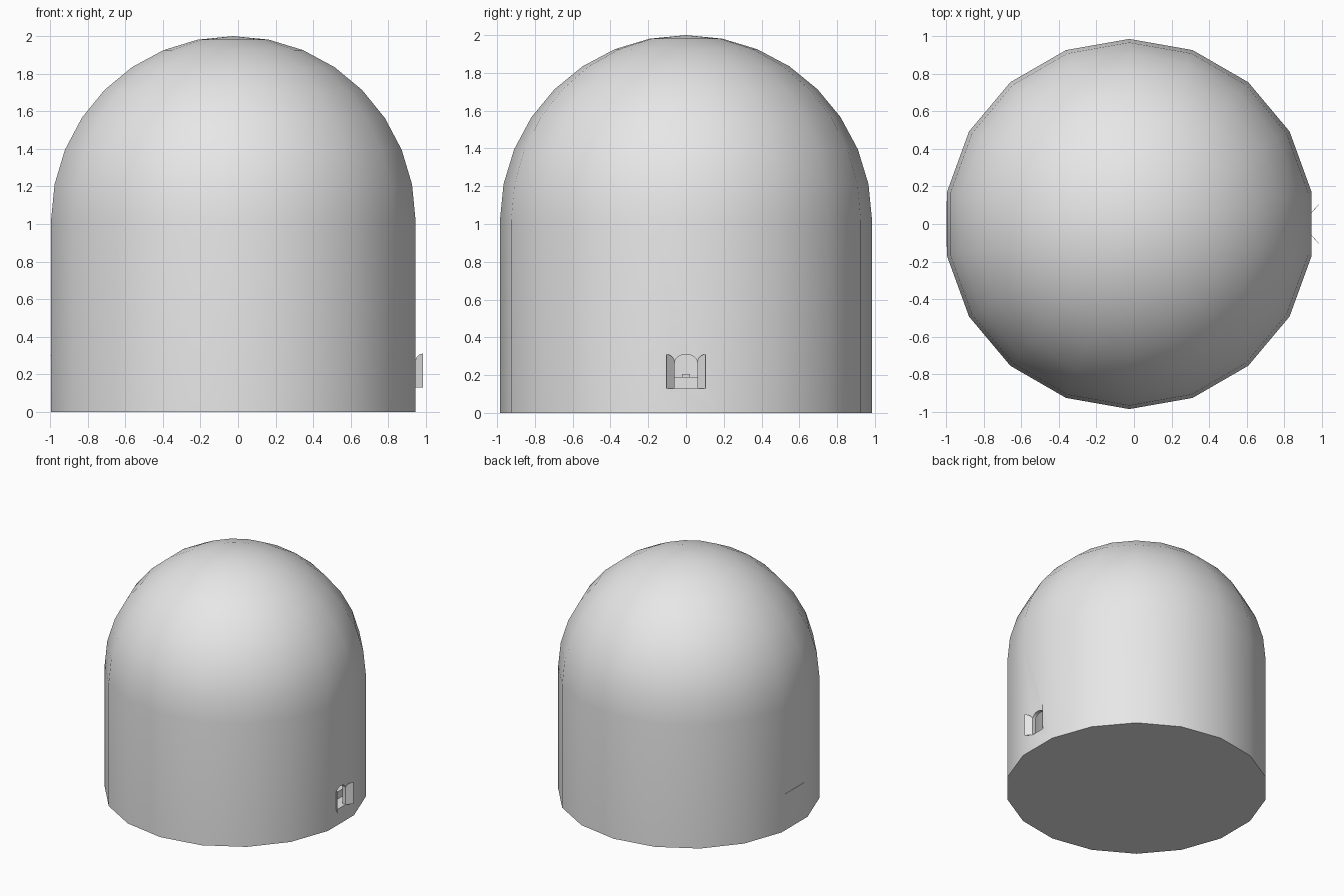
import bpy, bmesh
from math import sin, cos, pi, radians
from mathutils import Matrix, Vector

cube = bpy.data.objects.get("Cube")
if cube:
    bpy.data.objects.remove(cube, do_unlink=True)

CX = -0.025          # tower axis
SIDES = 18
SPRING = 1.02        # where the dome starts
DOOR_W, DOOR_LOW, DOOR_SPRING, DOOR_TOP = 0.06, 0.13, 0.265, 0.31

grey = bpy.data.materials.new("pale_grey")
grey.use_nodes = True
colour = (0.8, 0.8, 0.8, 1)
grey.diffuse_color = colour
grey.node_tree.nodes["Principled BSDF"].inputs["Base Color"].default_value = colour


def finish(name, bm):
    bmesh.ops.recalc_face_normals(bm, faces=bm.faces)
    mesh = bpy.data.meshes.new(name)
    bm.to_mesh(mesh)
    bm.free()
    mesh.materials.append(grey)
    obj = bpy.data.objects.new(name, mesh)
    bpy.context.collection.objects.link(obj)
    return obj


def domed_cylinder(name, radius, floor):
    """Revolve a straight wall and quarter circle around the tower axis."""
    bm = bmesh.new()
    profile = [(0, floor), (radius, floor)]
    profile += [(radius * cos(i * pi / 16), SPRING + (radius - 0.005) * sin(i * pi / 16))
                for i in range(9)]
    verts = [bm.verts.new((r, 0, z)) for r, z in profile]
    edges = [bm.edges.new(pair) for pair in zip(verts, verts[1:])]
    bmesh.ops.rotate(bm, verts=verts, matrix=Matrix.Rotation(radians(10), 3, "Z"))
    bmesh.ops.spin(bm, geom=verts + edges, cent=(0, 0, 0), axis=(0, 0, 1),
                   angle=2 * pi, steps=SIDES)
    bmesh.ops.remove_doubles(bm, verts=bm.verts, dist=0.0005)
    bmesh.ops.translate(bm, verts=bm.verts, vec=(CX, 0, 0))
    return finish(name, bm)


def prism(name, points, offset):
    """Extrude a closed outline along an offset."""
    bm = bmesh.new()
    face = bm.faces.new([bm.verts.new(p) for p in points])
    out = bmesh.ops.extrude_face_region(bm, geom=[face], use_keep_orig=True)
    moved = [v for v in out["geom"] if isinstance(v, bmesh.types.BMVert)]
    bmesh.ops.translate(bm, verts=moved, vec=offset)
    return finish(name, bm)


def box(name, low, high):
    (x, y, z), (X, Y, Z) = low, high
    return prism(name, [(x, y, z), (X, y, z), (X, Y, z), (x, Y, z)], (0, 0, Z - z))


def cut(target, cutter):
    cutter.hide_render = True
    mod = target.modifiers.new("cut", "BOOLEAN")
    mod.operation, mod.solver, mod.object = "DIFFERENCE", "EXACT", cutter
    bpy.context.view_layer.objects.active = target
    bpy.ops.object.modifier_apply(modifier=mod.name)
    bpy.data.objects.remove(cutter, do_unlink=True)


def arch_height(y):
    return DOOR_SPRING + (DOOR_TOP - DOOR_SPRING) * max(0, 1 - (y / DOOR_W) ** 2) ** 0.5


# Hollow domed tower with an arched doorway
tower = domed_cylinder("tower_shell", 0.985, 0)
cut(tower, domed_cylinder("cavity_cutter", 0.955, DOOR_LOW))
arch = [(0.8, DOOR_W * cos(i * pi / 12), arch_height(DOOR_W * cos(i * pi / 12)))
        for i in range(13)]
arch += [(0.8, -DOOR_W, DOOR_LOW + 0.001), (0.8, DOOR_W, DOOR_LOW + 0.001)]
cut(tower, prism("doorway_cutter", arch, (0.3, 0, 0)))
bpy.ops.object.select_all(action="DESELECT")
tower.select_set(True)
bpy.context.view_layer.objects.active = tower
bpy.ops.object.shade_smooth_by_angle(angle=radians(30))

# Pair of open door leaves, hinged at the sides of the doorway
for side, label in ((1, "left"), (-1, "right")):
    swing = Vector((0.68, 0.73 * side, 0))
    hinge = Vector((0.945, DOOR_W * side, 0))
    outline = [(0, DOOR_LOW), (DOOR_W, DOOR_LOW)]
    for i in range(7):
        y = DOOR_W * sin(i * pi / 12)
        outline.append((DOOR_W - y, arch_height(y)))
    points = [hinge + swing * s + Vector((0, 0, z)) for s, z in outline]
    prism("door_leaf_" + label, points, (-0.0015, 0.0015 * side, 0))

# Raised floor and low step inside
box("inner_floor", (-0.8, -0.3, DOOR_LOW), (0.84, 0.3, 0.19))
box("inner_step", (0.3, -0.022, 0.19), (0.6, 0.022, 0.205))

# Thin ledge just breaking through the far wall
box("rear_ledge", (-0.998, -0.123, 0.3), (-0.96, 0.123, 0.302))
